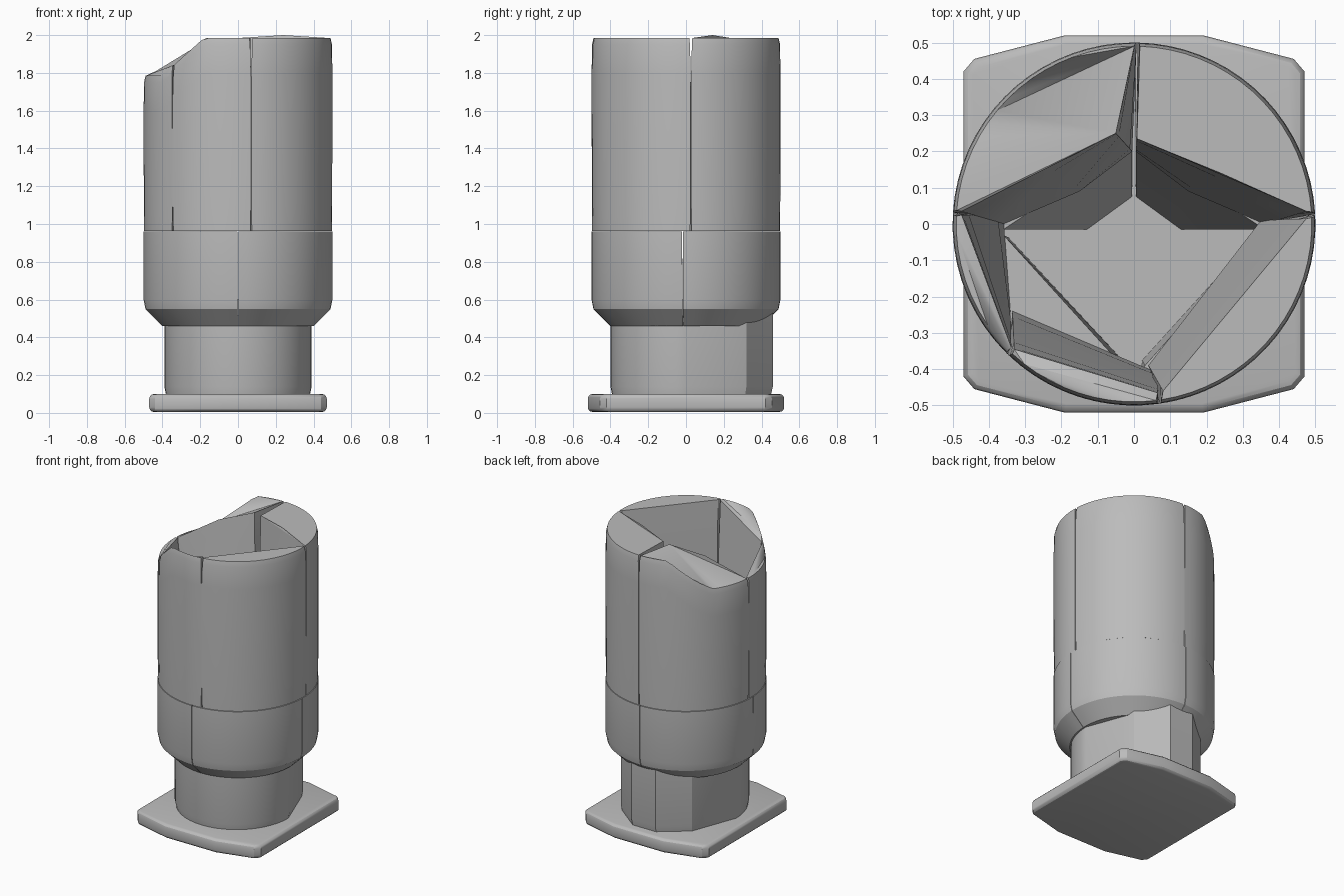
import bpy, bmesh, math
from mathutils import Vector

cube = bpy.data.objects.get("Cube")
if cube:
    bpy.data.objects.remove(cube)

stone_mat = bpy.data.materials.new("grey stone")
stone_mat.use_nodes = True
GREY = (0.5, 0.5, 0.5, 1)
stone_mat.diffuse_color = GREY
stone_mat.node_tree.nodes["Principled BSDF"].inputs["Base Color"].default_value = GREY


def loft(name, rings, bevel=0):
    """Skin a stack of equal-length rings and cap both ends."""
    bm = bmesh.new()
    loops = [[bm.verts.new(p) for p in ring] for ring in rings]
    n = len(loops[0])
    for low, high in zip(loops, loops[1:]):
        for i in range(n):
            j = (i + 1) % n
            bm.faces.new((low[i], low[j], high[j], high[i]))
    caps = [bm.faces.new(loops[0]), bm.faces.new(loops[-1])]
    if bevel:
        edges = {e for f in caps for e in f.edges}
        bmesh.ops.bevel(bm, geom=list(edges), offset=bevel, segments=3,
                        affect='EDGES', profile=0.5)
    else:
        bmesh.ops.triangulate(bm, faces=caps, ngon_method='EAR_CLIP')
    bmesh.ops.recalc_face_normals(bm, faces=bm.faces)
    mesh = bpy.data.meshes.new(name)
    bm.to_mesh(mesh)
    bm.free()
    mesh.materials.append(stone_mat)
    obj = bpy.data.objects.new(name, mesh)
    bpy.context.collection.objects.link(obj)
    bpy.ops.object.select_all(action='DESELECT')
    obj.select_set(True)
    bpy.context.view_layer.objects.active = obj
    bpy.ops.object.shade_smooth_by_angle(angle=math.radians(30))
    return obj


def broken_drop(x):
    """How far the broken left-hand rim falls below the full height."""
    return max(-0.2, min(0.0, (x + 0.18) * 0.9))


def stone(name, start, end, rings, inner_low, inner_high, broken=False):
    """Curved outer wall from start to end degrees, straight inner faces.
    rings holds (z, radius, half gap in degrees)."""
    z0, z1 = rings[0][0], rings[-1][0]
    steps = max(6, int((end - start) / 5))
    loops = []
    for z, r, gap in rings:
        t = (z - z0) / (z1 - z0)
        pts = []
        for i in range(steps + 1):
            a = math.radians(start + gap + (end - start - 2 * gap) * i / steps)
            pts.append((r * math.cos(a), r * math.sin(a)))
        for low, high in zip(inner_low, inner_high):
            pts.append(tuple(Vector(low).lerp(Vector(high), t)))
        loops.append([(x, y, z + (broken_drop(x) if broken and t > 0.5 else 0))
                      for x, y in pts])
    return loft(name, loops)


def mirror(points):
    """Mirror inner points across x, keeping the walking order."""
    return [(-x, y) for x, y in reversed(points)]


# Base slab with clipped corners
quarter = [(0.47, 0.42), (0.44, 0.455), (0.19, 0.52)]
half = quarter + mirror(quarter)
slab = half + [(-x, -y) for x, y in half]
loft("base_slab", [[(x, y, z) for x, y in slab] for z in (0.005, 0.1)], bevel=0.025)

# Neck: round at the front, faceted at the back, its top is the inner floor
back = [(0.39, 0.0), (0.27, 0.32), (0.09, 0.46)]
front = [(0.39 * math.cos(a), 0.4 * math.sin(a))
         for a in (math.pi * (1 + i / 24) for i in range(1, 24))]
outline = back + mirror(back) + front
loft("neck", [[(x * s, y * s, z) for x, y in outline]
              for z, s in ((0.08, 0.97), (0.14, 1), (0.6, 1))])

# Flared collar of four blocks
collar = [(0.46, 0.4, 0.1), (0.55, 0.49, 0.2), (0.6, 0.5, 0.25), (0.96, 0.5, 0.3)]
back_low = [(0.005, 0.02), (0.04, -0.015)]
back_high = [(0.005, 0.22), (0.36, -0.015)]
stone("collar_back_left", -2, 90, collar, back_low, back_high)
stone("collar_back_right", 90, 182, collar, mirror(back_low), mirror(back_high))
stone("collar_front_right", 182, 270, collar,
      [(-0.04, -0.36), (-0.34, -0.04)], [(-0.06, -0.36), (-0.36, -0.03)])
stone("collar_front_left", 270, 358, collar,
      [(0.33, -0.03), (0.02, -0.37)], [(0.36, -0.02), (0.03, -0.39)])

# Upper drum of five leaning staves, broken down on the model's right
drum = [(0.962, 0.497, 0.5), (1.1, 0.499, 0.15), (1.8, 0.5, 0.15),
        (1.95, 0.498, 0.6), (1.985, 0.49, 0.9)]
low = [(0.005, 0.2), (0.15, 0.09), (0.36, 0.0)]
high = [(0.008, 0.235), (0.24, 0.14), (0.475, 0.035)]
peak = stone("stave_back_left", 3, 89, drum, low, high)
for v in peak.data.vertices:
    if v.co.z > 1.98 and abs(v.co.x - 0.24) < 0.01 and v.co.y < 0.2:
        v.co.z = 2.0
stone("stave_back_right", 89, 176.5, drum, mirror(low),
      [(-0.475, 0.035), (-0.25, 0.15), (-0.05, 0.25)], broken=True)
stone("stave_right", 176.5, 226, drum,
      [(-0.34, -0.25), (-0.36, 0.02)], [(-0.338, -0.34), (-0.475, 0.025)], broken=True)
stone("stave_front_right", 226, 278, drum,
      [(0.065, -0.41), (-0.335, -0.24)], [(0.065, -0.465), (-0.33, -0.345)], broken=True)
stone("stave_front_left", 278, 363, drum,
      [(0.35, 0.01), (0.04, -0.39)], [(0.475, 0.015), (0.08, -0.46)])
